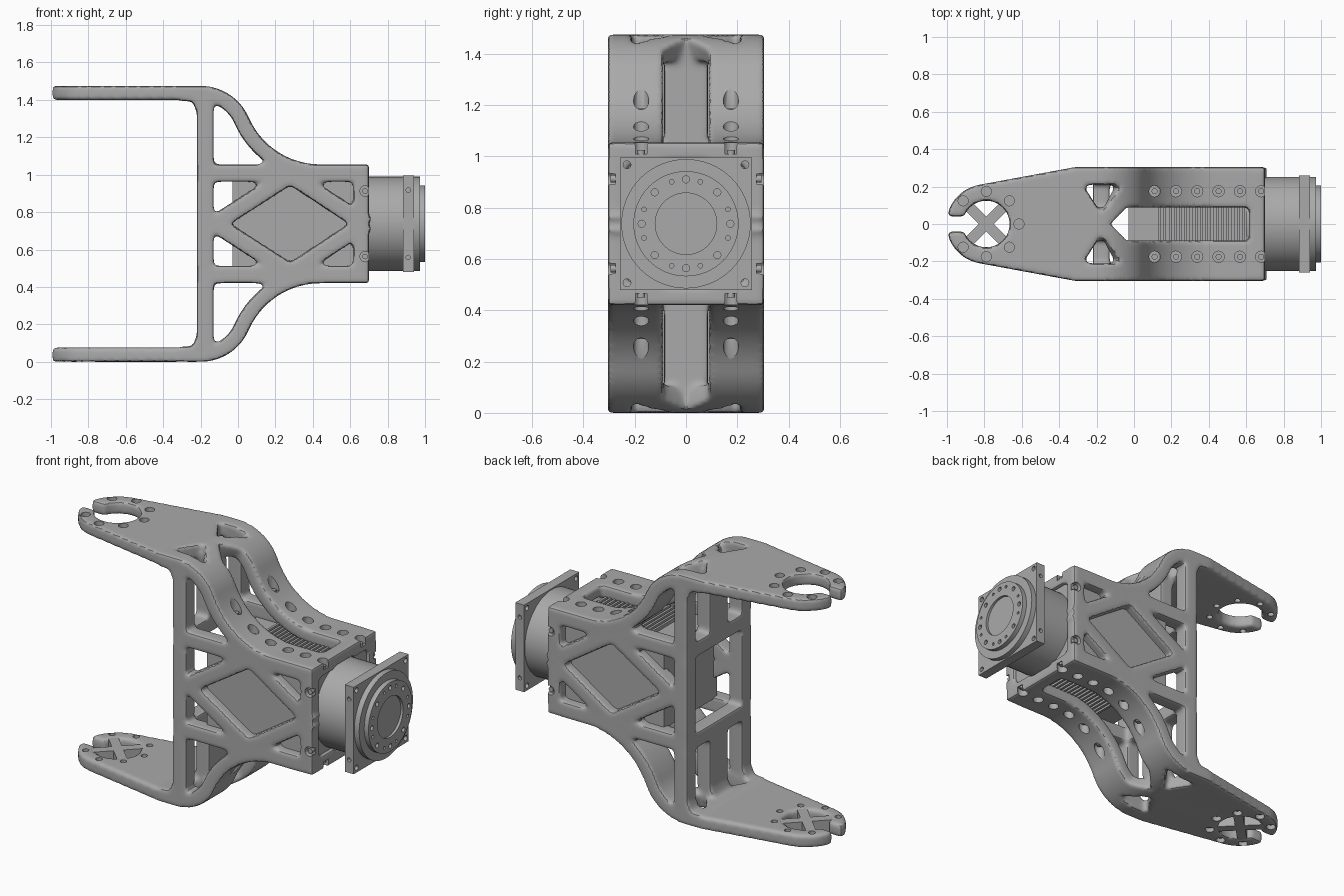
import bpy, bmesh
from math import sin, cos, pi, radians, atan
from mathutils import Matrix, Vector

if "Cube" in bpy.data.objects:
    bpy.data.objects.remove(bpy.data.objects["Cube"])

MID = 0.7375          # mirror height of the whole part
TOP = 0.7375          # outer arm surface above the mirror height
BODY = 0.3175         # outer body surface above the mirror height
THICK = 0.082
HUB = -0.79

grey = bpy.data.materials.new("plain_grey")
grey.use_nodes = True
grey.diffuse_color = (0.4, 0.4, 0.4, 1)
grey.node_tree.nodes["Principled BSDF"].inputs["Base Color"].default_value = (0.4, 0.4, 0.4, 1)


def make(name, bm):
    bmesh.ops.recalc_face_normals(bm, faces=bm.faces)
    me = bpy.data.meshes.new(name)
    bm.to_mesh(me)
    bm.free()
    me.materials.append(grey)
    ob = bpy.data.objects.new(name, me)
    ob.location.z = MID
    bpy.context.collection.objects.link(ob)
    return ob


def activate(ob):
    bpy.ops.object.select_all(action='DESELECT')
    ob.select_set(True)
    bpy.context.view_layer.objects.active = ob


def finish(ob):
    activate(ob)
    bpy.ops.object.shade_smooth_by_angle(angle=radians(35))


def apply_all(ob):
    activate(ob)
    for m in list(ob.modifiers):
        bpy.ops.object.modifier_apply(modifier=m.name)


def cut(ob, bm):
    cutter = make("cutter", bm)
    cutter.hide_render = True
    mod = ob.modifiers.new("holes", 'BOOLEAN')
    mod.operation, mod.solver, mod.object = 'DIFFERENCE', 'EXACT', cutter
    apply_all(ob)
    bpy.data.objects.remove(cutter)


def box(bm, x0, x1, y0, y1, z0, z1):
    m = Matrix.Translation(((x0 + x1) / 2, (y0 + y1) / 2, (z0 + z1) / 2))
    bmesh.ops.create_cube(bm, size=1, matrix=m @ Matrix.Diagonal((x1 - x0, y1 - y0, z1 - z0, 1)))


def rod(bm, p, q, r, seg=16):
    p, q = Vector(p), Vector(q)
    m = Matrix.Translation((p + q) / 2) @ (q - p).to_track_quat('Z', 'Y').to_matrix().to_4x4()
    bmesh.ops.create_cone(bm, cap_ends=True, segments=seg, radius1=r, radius2=r,
                          depth=(q - p).length, matrix=m)


def bar(bm, p, q, wide, high):
    p, q = Vector(p), Vector(q)
    m = Matrix.Translation((p + q) / 2) @ (q - p).to_track_quat('X', 'Z').to_matrix().to_4x4()
    bmesh.ops.create_cube(bm, size=1, matrix=m @ Matrix.Diagonal(((q - p).length, wide, high, 1)))


def prism(bm, pts, offset):
    face = bm.faces.new([bm.verts.new(p) for p in pts])
    ext = bmesh.ops.extrude_face_region(bm, geom=[face], use_keep_orig=True)
    bmesh.ops.translate(bm, vec=offset, verts=[v for v in ext["geom"] if isinstance(v, bmesh.types.BMVert)])


def lerp(knots, x):
    for (a, u), (b, v) in zip(knots, knots[1:]):
        if x <= b:
            return u + (v - u) * max(0, (x - a) / (b - a))
    return knots[-1][1]


# Side profile of the shoulder: flat, convex arc, concave arc, flat
X0, X1 = -0.2, 0.44
TURN = 2 * atan((TOP - BODY) / (X1 - X0))
R1 = 0.28
R2 = (X1 - X0) / sin(TURN) - R1
path = [(-0.3 + 0.02 * i, TOP, 0) for i in range(5)]
for i in range(21):
    a = TURN * i / 20
    path.append((X0 + R1 * sin(a), TOP - R1 * (1 - cos(a)), a))
for i in range(15, -1, -1):
    a = TURN * i / 16
    path.append((X1 - R2 * sin(a), BODY + R2 * (1 - cos(a)), a))
path.append((0.7, BODY, 0))


def ribbon(bm, inner, outer, xmax=1):
    """Sweep a strip along the shoulder between two y limits."""
    rings = []
    for x, z, a in path:
        if x > xmax:
            break
        y0, y1 = lerp(inner, x), lerp(outer, x)
        xi, zi = x - THICK * sin(a), z - THICK * cos(a)
        rings.append([bm.verts.new(c) for c in ((x, y0, z), (x, y1, z), (xi, y1, zi), (xi, y0, zi))])
    for r, s in zip(rings, rings[1:]):
        for k in range(4):
            bm.faces.new((r[k], r[k - 1], s[k - 1], s[k]))
    bm.faces.new(rings[0])
    bm.faces.new(rings[-1])


def surface_z(x):
    return lerp([(p[0], p[1]) for p in path], x)


# Cage: one quarter, mirrored front to back and top to bottom
bm = bmesh.new()
outline = [(-0.27, -0.02), (-0.27, 0.305), (-0.31, 0.305)]
outline += [(HUB + 0.213 * cos(radians(a)), 0.213 * sin(radians(a))) for a in range(100, 166, 5)]
outline += [(-0.99, 0.04), (-0.91, 0.04)]
outline += [(HUB + 0.125 * cos(radians(a)), 0.125 * sin(radians(a))) for a in range(160, -1, -8)]
outline += [(-0.665, -0.02)]
prism(bm, [(x, y, TOP) for x, y in outline], (0, 0, -0.076))
ribbon(bm, [(-1, 0.21), (1, 0.21)], [(-1, 0.305), (1, 0.305)])
ribbon(bm, [(-0.13, -0.02), (-0.12, 0), (-0.03, 0.088), (1, 0.088)],
       [(-0.28, 0.22), (-0.18, 0.065), (-0.15, 0.09), (-0.05, 0.23), (1, 0.23)])
for y0, y1, low in ((0.215, 0.305, -0.02), (-0.085, 0.085, 0.225)):
    box(bm, -0.22, -0.13, y0, y1, low, TOP - 0.04)
    gusset = [(-0.3, 0.67), (-0.24, 0.65), (-0.215, 0.58), (-0.19, 0.67)]
    prism(bm, [(x, y0, z) for x, z in gusset], (0, y1 - y0, 0))
box(bm, -0.22, -0.13, -0.02, 0.3, 0.225, BODY)            # rear cross rail
box(bm, -0.2, 0.7, 0.215, 0.305, 0.225, BODY)             # long side rail
box(bm, 0.615, 0.7, 0.235, 0.305, -0.02, BODY)            # nose post
box(bm, 0.615, 0.7, -0.02, 0.3, 0.25, BODY)               # nose rail
for x in (-0.14, 0.69):
    bar(bm, (x, 0.26, -0.01), (0.28, 0.26, 0.26), 0.09, 0.092)
cage = make("cage_frame", bm)
mirror = cage.modifiers.new("mirror", 'MIRROR')
mirror.use_axis = (False, True, True)
mirror.use_mirror_merge = False
remesh = cage.modifiers.new("blend", 'REMESH')
remesh.mode, remesh.voxel_size = 'VOXEL', 0.012
soft = cage.modifiers.new("soften", 'SMOOTH')
soft.factor, soft.iterations = 0.5, 7
apply_all(cage)

# Counterbored screw holes in the cage
bm = bmesh.new()
for s in (1, -1):
    for k in range(7):
        a = radians(-135 + 45 * k)
        x, y = HUB + 0.175 * cos(a), 0.175 * sin(a)
        rod(bm, (x, y, s * 0.62), (x, y, s * 0.712), 0.018)
        rod(bm, (x, y, s * 0.71), (x, y, s * 0.77), 0.027)
    for t in (1, -1):
        for k in range(6):
            x, y = 0.11 + 0.114 * k, 0.175 * t
            z = surface_z(x)
            rod(bm, (x, y, s * (z - 0.045)), (x, y, s * (z + 0.12)), 0.03)
        rod(bm, (0.68, t * 0.275, s * 0.175), (0.68, t * 0.33, s * 0.175), 0.028)
cut(cage, bm)
finish(cage)

# Screws sunk in the counterbores
bm = bmesh.new()
for s in (1, -1):
    for t in (1, -1):
        for k in range(6):
            x, y = 0.11 + 0.114 * k, 0.175 * t
            z = surface_z(x) - 0.03
            rod(bm, (x, y, s * (z - 0.03)), (x, y, s * z), 0.016, 12)
        rod(bm, (0.68, t * 0.26, s * 0.175), (0.68, t * 0.295, s * 0.175), 0.015, 12)
finish(make("cage_screws", bm))

# Crossed spokes in the lower hub hole
bm = bmesh.new()
for s in (1, -1):
    d = Vector((0.1, 0.1 * s, 0))
    c = Vector((HUB, 0, -TOP + 0.038))
    bar(bm, c - d, c + d, 0.055, 0.07)
finish(make("lower_hub_spokes", bm))

# Motor block with cooling fins above and below
bm = bmesh.new()
box(bm, -0.03, 0.68, -0.25, 0.25, -0.235, 0.235)
for s in (1, -1):
    for k in range(17):
        x = 0.13 + 0.028 * k
        z = sorted((s * 0.23, s * 0.255))
        box(bm, x, x + 0.014, -0.2, 0.2, *z)
finish(make("motor_block", bm))

# Gearbox drum
bm = bmesh.new()
rod(bm, (0.6, 0, 0), (0.972, 0, 0), 0.252, 64)
finish(make("gearbox_drum", bm))

# Square flange with corner and side holes
bm = bmesh.new()
box(bm, 0.882, 0.94, -0.258, 0.258, -0.258, 0.258)
flange = make("square_flange", bm)
bm = bmesh.new()
for s in (1, -1):
    for t in (1, -1):
        rod(bm, (0.87, s * 0.23, t * 0.23), (0.95, s * 0.23, t * 0.23), 0.015)
        rod(bm, (0.91, s * 0.24, t * 0.18), (0.91, s * 0.27, t * 0.18), 0.012)
cut(flange, bm)
finish(flange)

# Output disc with a ring of bolt holes and a shallow centre recess
bm = bmesh.new()
rod(bm, (0.96, 0, 0), (1.0, 0, 0), 0.205, 64)
disc = make("output_disc", bm)
bm = bmesh.new()
rod(bm, (0.985, 0, 0), (1.02, 0, 0), 0.12, 48)
for k in range(8):
    for a, r in ((k * pi / 4, 0.014), (k // 2 * pi / 2 + (0.33 if k % 2 else -0.33), 0.009)):
        y, z = 0.173 * cos(a), 0.173 * sin(a)
        rod(bm, (0.98, y, z), (1.02, y, z), r, 12)
cut(disc, bm)
finish(disc)
